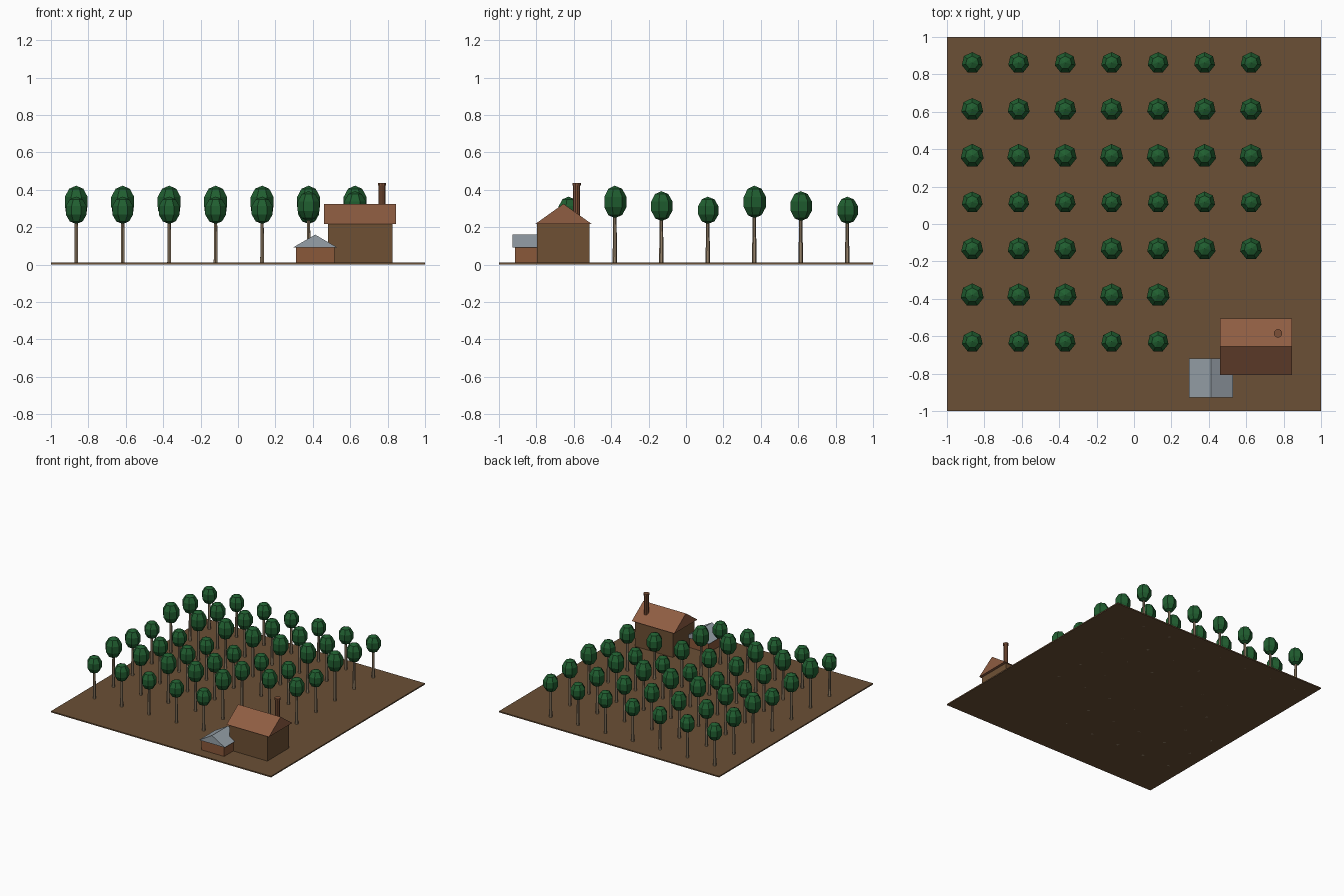
import bpy, bmesh, math

if "Cube" in bpy.data.objects:
    bpy.data.objects.remove(bpy.data.objects["Cube"])


def material(name, rgb):
    m = bpy.data.materials.new(name)
    m.diffuse_color = [(c / 255 / 12.92 if c < 11 else ((c / 255 + .055) / 1.055) ** 2.4) for c in rgb] + [1]
    m.use_nodes = True
    m.node_tree.nodes["Principled BSDF"].inputs["Base Color"].default_value = m.diffuse_color
    return m


SOIL = material("soil brown", (107, 80, 54))
WALL = material("timber brown", (110, 80, 52))
TILE = material("roof terracotta", (143, 93, 66))
SHED = material("shed brick", (138, 88, 58))
METAL = material("metal grey", (150, 160, 168))
BARK = material("bark", (150, 130, 105))
LEAF = material("leaf green", (32, 94, 48))
BRICK = material("chimney brick", (125, 80, 55))


def finish(name, bm, mat):
    me = bpy.data.meshes.new(name)
    bmesh.ops.recalc_face_normals(bm, faces=bm.faces)
    bm.to_mesh(me)
    bm.free()
    me.materials.append(mat)
    ob = bpy.data.objects.new(name, me)
    bpy.context.collection.objects.link(ob)
    return ob


def box(name, x0, x1, y0, y1, z0, z1, mat):
    bm = bmesh.new()
    bmesh.ops.create_cube(bm, size=1)
    for v in bm.verts:
        v.co = ((x0 + x1) / 2 + v.co.x * (x1 - x0), (y0 + y1) / 2 + v.co.y * (y1 - y0),
                (z0 + z1) / 2 + v.co.z * (z1 - z0))
    return finish(name, bm, mat)


def gable_roof(name, x0, x1, y0, y1, z0, z1, mat, along_x):
    """Solid triangular prism with its ridge along x or y."""
    bm = bmesh.new()
    ends = []
    for t in (0, 1):
        if along_x:
            x = (x0, x1)[t]
            pts = [(x, y0, z0), (x, y1, z0), (x, (y0 + y1) / 2, z1)]
        else:
            y = (y0, y1)[t]
            pts = [(x0, y, z0), (x1, y, z0), ((x0 + x1) / 2, y, z1)]
        ends.append([bm.verts.new(p) for p in pts])
    a, b = ends
    bm.faces.new(a)
    bm.faces.new(b)
    for i in range(3):
        j = (i + 1) % 3
        bm.faces.new((a[i], a[j], b[j], b[i]))
    return finish(name, bm, mat)


def cylinder(name, x, y, z0, z1, r0, r1, sides, mat):
    bm = bmesh.new()
    bmesh.ops.create_cone(bm, cap_ends=True, segments=sides, radius1=r0, radius2=r1, depth=z1 - z0)
    bmesh.ops.translate(bm, verts=bm.verts, vec=(x, y, (z0 + z1) / 2))
    return finish(name, bm, mat)


def crown(name, x, y, z, r, h, mat):
    """Seven-sided egg of stacked rings."""
    bm = bmesh.new()
    bmesh.ops.create_uvsphere(bm, u_segments=7, v_segments=5, radius=1)
    for v in bm.verts:
        v.co = (x + v.co.x * r, y + v.co.y * r, z + v.co.z * h)
    return finish(name, bm, mat)


# Ground slab
box("ground", -1, 1, -1, 1, 0, 0.01, SOIL)

# Orchard: heights cycle through three sizes by row
for row in range(7):
    y = 0.862 - row * 0.2485
    size = row % 3
    for col in range(7 if row < 5 else 5):
        x = -0.865 + col * 0.2485
        z = 0.29 + 0.0225 * size
        cylinder("tree_trunk", x, y, 0, z - 0.04, 0.012, 0.009, 6, BARK)
        crown("tree_crown", x, y, z, 0.06 + 0.003 * size, 0.073 + 0.007 * size, LEAF)

# House
box("house_walls", 0.482, 0.825, -0.797, -0.517, 0.005, 0.22, WALL)
gable_roof("house_roof", 0.46, 0.846, -0.806, -0.504, 0.217, 0.325, TILE, True)
cylinder("chimney_stack", 0.77, -0.585, 0.2, 0.425, 0.019, 0.019, 10, BRICK)
cylinder("chimney_cap", 0.77, -0.585, 0.422, 0.436, 0.023, 0.023, 10, BRICK)

# Shed
box("shed_walls", 0.31, 0.515, -0.915, -0.732, 0.005, 0.092, SHED)
gable_roof("shed_roof", 0.295, 0.53, -0.928, -0.72, 0.092, 0.16, METAL, False)
